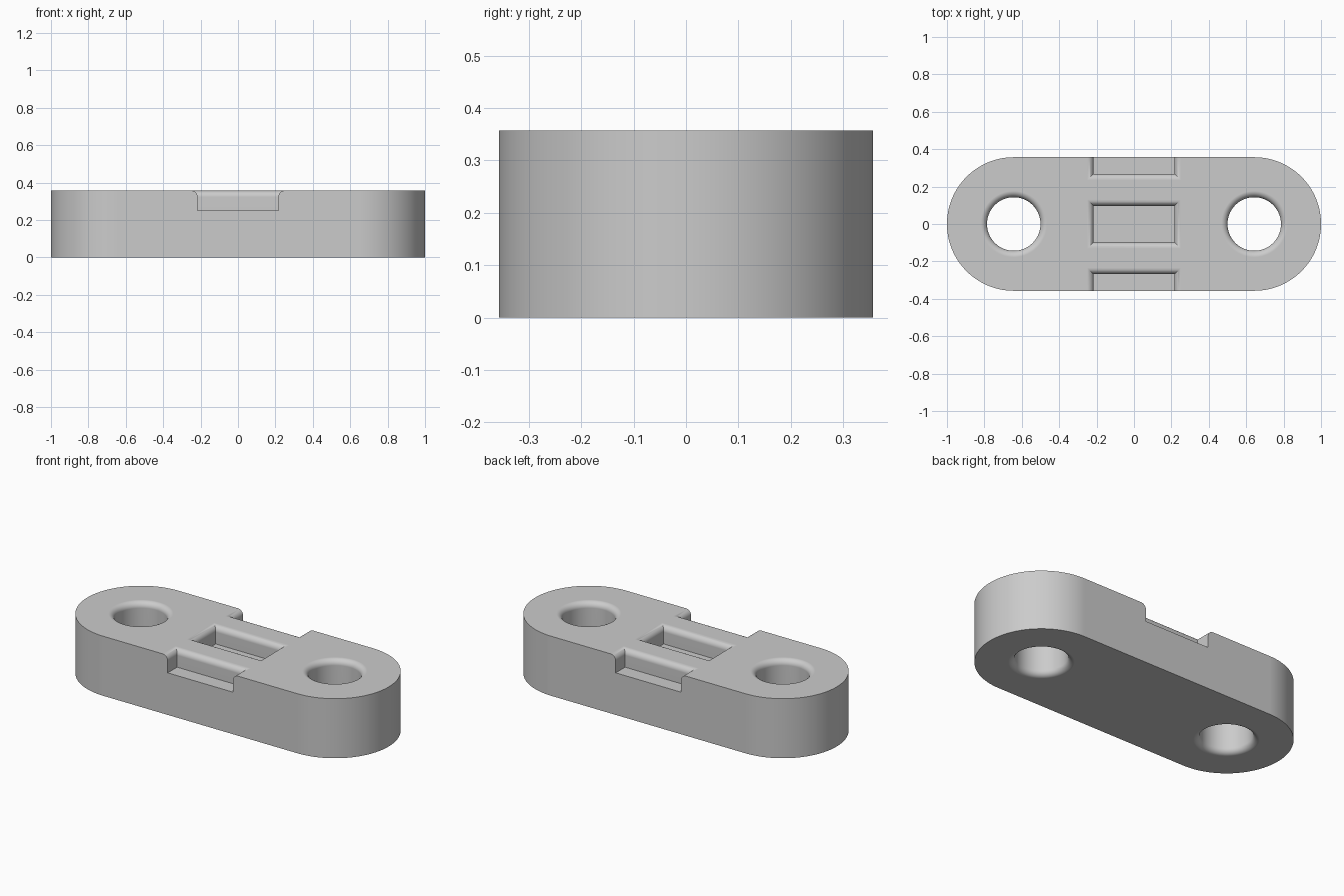
import bpy
import bmesh
from math import sin, cos, pi

cube = bpy.data.objects.get("Cube")
if cube:
    bpy.data.objects.remove(cube)

LENGTH, WIDTH, HEIGHT = 2.0, 0.714, 0.357
END_R = WIDTH / 2
HOLE_X = LENGTH / 2 - END_R
HOLE_R = 0.143
FLOOR = 0.252
FILLET = 0.034
STEPS = 8

grey = bpy.data.materials.new("plain grey")
grey.use_nodes = True
colour = (0.6, 0.6, 0.6, 1)
grey.diffuse_color = colour
grey.node_tree.nodes["Principled BSDF"].inputs["Base Color"].default_value = colour


def loft(name, rings):
    """Solid through a stack of equal-length point rings."""
    bm = bmesh.new()
    loops = [[bm.verts.new(p) for p in ring] for ring in rings]
    n = len(loops[0])
    for low, high in zip(loops, loops[1:]):
        for i in range(n):
            j = (i + 1) % n
            bm.faces.new((low[i], low[j], high[j], high[i]))
    bm.faces.new(loops[0][::-1])
    bm.faces.new(loops[-1])
    bmesh.ops.recalc_face_normals(bm, faces=bm.faces)
    mesh = bpy.data.meshes.new(name)
    bm.to_mesh(mesh)
    bm.free()
    mesh.materials.append(grey)
    obj = bpy.data.objects.new(name, mesh)
    bpy.context.collection.objects.link(obj)
    return obj


def circle(cx, r, z, n=96):
    return [(cx + r * cos(2 * pi * i / n), r * sin(2 * pi * i / n), z) for i in range(n)]


def rectangle(hx, y0, y1, z):
    return [(-hx, y0, z), (hx, y0, z), (hx, y1, z), (-hx, y1, z)]


def stadium(z, n=64):
    ring = []
    for side in (1, -1):
        for i in range(n + 1):
            a = -pi / 2 + pi * i / n
            ring.append((side * (HOLE_X + END_R * cos(a)), side * END_R * sin(a), z))
    return ring


# Rounded lip as (outward offset, height), running on above the top face
lip = [(FILLET * (1 - cos(t)), HEIGHT - FILLET + FILLET * sin(t))
       for t in (pi / 2 * i / STEPS for i in range(STEPS + 1))]
lip.append((FILLET, HEIGHT + 0.1))
lower_lip = [(d, HEIGHT - z) for d, z in reversed(lip)]

# Body with round ends
body = loft("link_plate", [stadium(0), stadium(HEIGHT)])

# Through holes, rounded at both rims
cutters = []
for side in (-1, 1):
    cutters.append(loft("hole_cutter", [circle(side * HOLE_X, HOLE_R + d, z)
                                        for d, z in lower_lip + lip]))

# Middle pocket and the two edge notches
for y0, y1 in ((-0.097, 0.097), (-0.6, -0.268), (0.268, 0.6)):
    cutters.append(loft("pocket_cutter", [rectangle(0.216 + d, y0 - d, y1 + d, z)
                                          for d, z in [(0, FLOOR)] + lip]))

for cutter in cutters:
    cutter.hide_render = True
    mod = body.modifiers.new("cut", 'BOOLEAN')
    mod.operation = 'DIFFERENCE'
    mod.solver = 'EXACT'
    mod.object = cutter

# Bake the cuts and drop the cutters
bpy.context.view_layer.update()
result = bpy.data.meshes.new_from_object(
    body.evaluated_get(bpy.context.evaluated_depsgraph_get()))
body.modifiers.clear()
body.data = result
for cutter in cutters:
    bpy.data.objects.remove(cutter)

# Smooth rounds with crisp edges and flat large faces
bpy.ops.object.select_all(action='DESELECT')
body.select_set(True)
bpy.context.view_layer.objects.active = body
bpy.ops.object.shade_smooth_by_angle(angle=pi / 6)
weighted = body.modifiers.new("flat_faces", 'WEIGHTED_NORMAL')
weighted.keep_sharp = True
